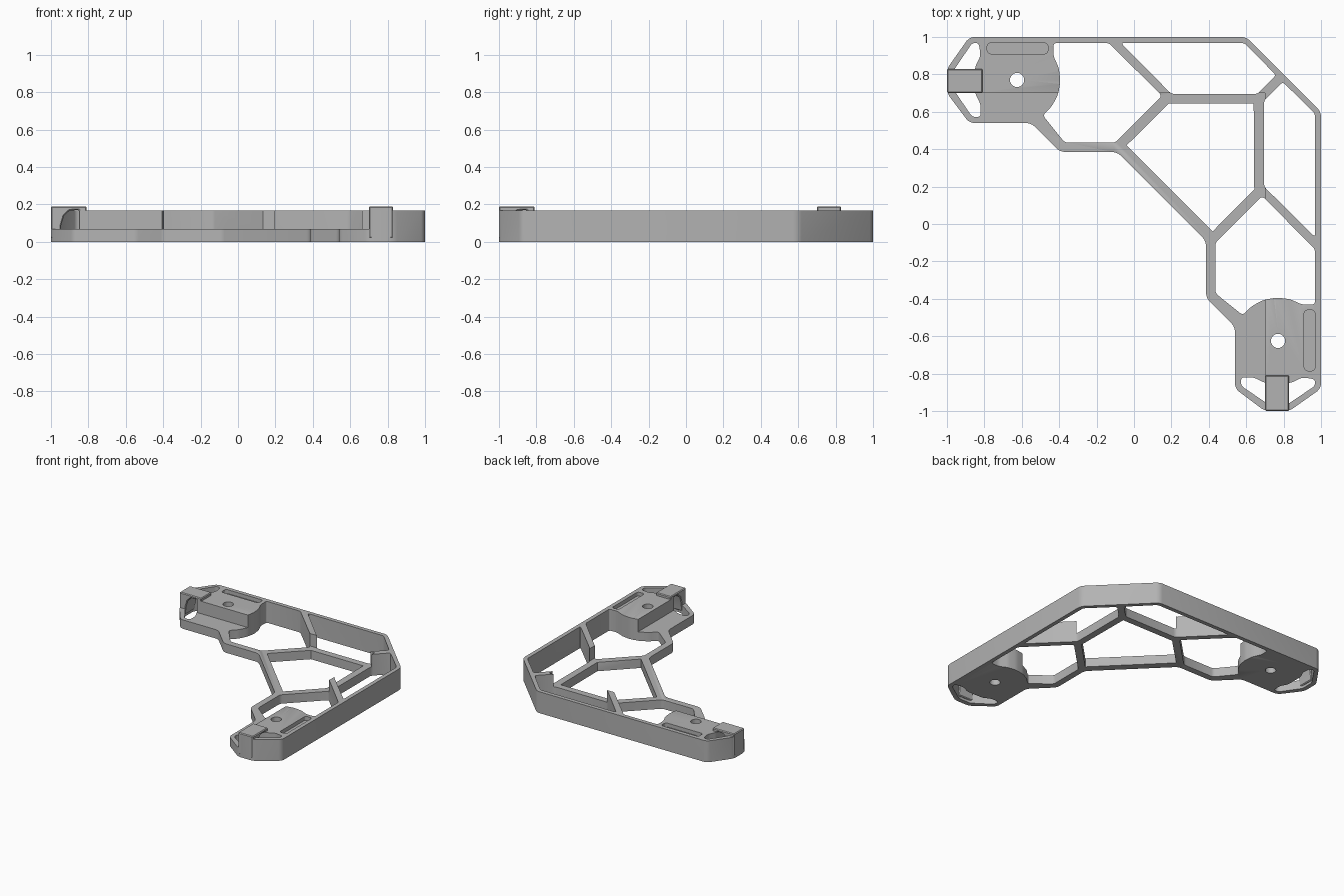
import bpy, bmesh, math

if "Cube" in bpy.data.objects:
    bpy.data.objects.remove(bpy.data.objects["Cube"])

grey = bpy.data.materials.new("mid_grey")
grey.use_nodes = True
colour = (0.45, 0.45, 0.45, 1)
grey.diffuse_color = colour
grey.node_tree.nodes["Principled BSDF"].inputs["Base Color"].default_value = colour

LOW, HIGH, BLOCK = 0.07, 0.168, 0.19


def swap(pts):
    """Mirror plan points across the diagonal x = y."""
    return [(y, x) for x, y in reversed(pts)]


def prism(name, pts, z0, z1, corner=0.0, plane="XY"):
    """Extrude a polygon with rounded corners, standing along z or along y."""
    bm = bmesh.new()
    bm.faces.new([bm.verts.new((x, y, 0)) for x, y in pts])
    if corner:
        bmesh.ops.bevel(bm, geom=bm.verts[:], offset=corner, segments=3,
                        profile=0.5, affect='VERTICES', clamp_overlap=True)
    out = bmesh.ops.extrude_face_region(bm, geom=bm.faces[:])
    top = {v for v in out["geom"] if isinstance(v, bmesh.types.BMVert)}
    for v in bm.verts:
        x, y = v.co.xy
        h = z1 if v in top else z0
        v.co = (x, y, h) if plane == "XY" else (x, h, y) if plane == "XZ" else (h, x, y)
    bmesh.ops.recalc_face_normals(bm, faces=bm.faces[:])
    mesh = bpy.data.meshes.new(name)
    bm.to_mesh(mesh)
    bm.free()
    mesh.materials.append(grey)
    ob = bpy.data.objects.new(name, mesh)
    bpy.context.collection.objects.link(ob)
    return ob


def apply(ob, kind, **settings):
    mod = ob.modifiers.new(kind.title(), kind)
    for key, value in settings.items():
        setattr(mod, key, value)
    bpy.context.view_layer.objects.active = ob
    bpy.ops.object.modifier_apply(modifier=mod.name)


def cut(ob, pts, z0=-0.1, z1=0.4, corner=0.0):
    cutter = prism("cutter", pts, z0, z1, corner)
    cutter.hide_render = True
    apply(ob, 'BOOLEAN', operation='DIFFERENCE', solver='EXACT', object=cutter)
    bpy.data.objects.remove(cutter)


def arc(cx, cy, r, a0, a1, n):
    steps = [math.radians(a0 + (a1 - a0) * i / n) for i in range(n + 1)]
    return [(cx + r * math.cos(a), cy + r * math.sin(a)) for a in steps]


def finish(ob, width):
    apply(ob, 'BEVEL', width=width, segments=1, limit_method='ANGLE',
          angle_limit=math.radians(50))
    bpy.ops.object.select_all(action='DESELECT')
    ob.select_set(True)
    bpy.context.view_layer.objects.active = ob
    bpy.ops.object.shade_smooth_by_angle(angle=math.radians(25))


# Angled frame plate
half = [(0.6, 1), (-0.88, 1), (-1, 0.83), (-1, 0.70), (-0.88, 0.54),
        (-0.55, 0.54), (-0.395, 0.385), (-0.09, 0.385)]
frame = prism("frame", half + swap(half), 0, HIGH, 0.025)

# Openings between the struts
pad = (-0.63, 0.77)
side_gap = [(-0.135, 0.968), (-0.43, 0.968)] + arc(*pad, 0.237, 33, -53, 5) + [
    (-0.37, 0.435), (-0.10, 0.435), (0.15, 0.685)]
wall_gap = [(-0.07, 0.968), (0.20, 0.695), (0.66, 0.695), (0.76, 0.795), (0.59, 0.968)]
end_gap = [(-0.83, 0.968), (-0.865, 0.968), (-0.965, 0.82), (-0.965, 0.72),
           (-0.865, 0.572), (-0.82, 0.572), (-0.82, 0.64), (-0.85, 0.70),
           (-0.85, 0.84), (-0.82, 0.90)]
for gap in (side_gap, wall_gap, end_gap):
    cut(frame, gap, corner=0.016)
    cut(frame, swap(gap), corner=0.016)
middle = [(0.64, 0.643), (0.185, 0.643), (-0.04, 0.42)]
cut(frame, middle + swap(middle)[:2] + [(0.643, 0.185)], corner=0.02)

# Lowered inner part, leaving tall outer walls and ribs
cut(frame, [(-2, -2), (0.7, -2), (0.7, 0.7), (-2, 0.7)], LOW)
finish(frame, 0.01)

# Screw holes and shallow slots in the pads
hole = arc(-0.625, 0.77, 0.038, 0, 345, 23)
slot = [(-0.785, 0.91), (-0.46, 0.91), (-0.46, 0.968), (-0.785, 0.968)]
for flip in (list, swap):
    cut(frame, flip(hole))
    cut(frame, flip(slot), HIGH - 0.03, 0.4, 0.018)

# Arched end blocks bridging the end openings
arch = [(-1, 0.02), (-1, BLOCK), (-0.81, BLOCK), (-0.81, 0.02), (-0.85, 0.02),
        (-0.85, 0.17), (-0.90, 0.168), (-0.93, 0.14), (-0.945, 0.09), (-0.955, 0.02)]
for name, plane in (("right_end_block", "XZ"), ("front_end_block", "YZ")):
    finish(prism(name, arch, 0.70, 0.83, plane=plane), 0.006)
